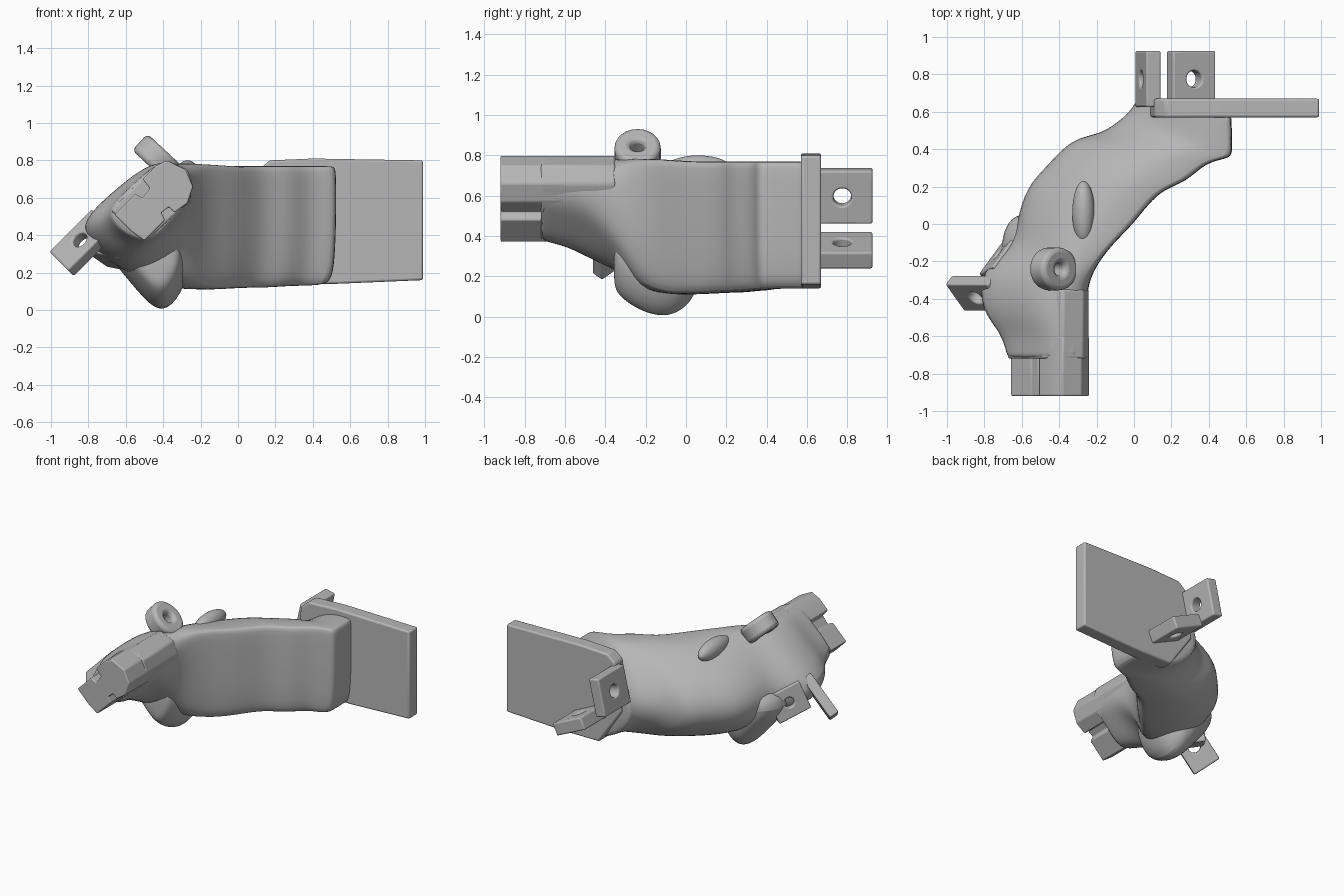
import bpy, bmesh, math
from mathutils import Vector, Matrix

if "Cube" in bpy.data.objects:
    bpy.data.objects.remove(bpy.data.objects["Cube"], do_unlink=True)

grey = bpy.data.materials.new("plain_grey")
grey.use_nodes = True
GREY = (0.47, 0.47, 0.47, 1)
grey.diffuse_color = GREY
grey.node_tree.nodes["Principled BSDF"].inputs["Base Color"].default_value = GREY


def finish(name, bm, bevel=0, subdiv=0, angle=35):
    bmesh.ops.recalc_face_normals(bm, faces=bm.faces)
    mesh = bpy.data.meshes.new(name)
    bm.to_mesh(mesh)
    bm.free()
    mesh.materials.append(grey)
    ob = bpy.data.objects.new(name, mesh)
    bpy.context.collection.objects.link(ob)
    if bevel:
        mod = ob.modifiers.new("bevel", "BEVEL")
        mod.width, mod.segments = bevel, 3
    if subdiv:
        mod = ob.modifiers.new("subdivision", "SUBSURF")
        mod.levels = mod.render_levels = subdiv
    bpy.ops.object.select_all(action="DESELECT")
    ob.select_set(True)
    bpy.context.view_layer.objects.active = ob
    bpy.ops.object.shade_smooth_by_angle(angle=math.radians(angle))
    return ob


def loft(bm, rings, closed=False):
    """Join equal rings of points with quads, capping the ends unless closed."""
    rows = [[bm.verts.new(p) for p in ring] for ring in rings]
    n = len(rows[0])
    pairs = list(zip(rows, rows[1:]))
    if closed:
        pairs.append((rows[-1], rows[0]))
    else:
        bm.faces.new(rows[0])
        bm.faces.new(rows[-1])
    for a, b in pairs:
        for i in range(n):
            j = (i + 1) % n
            bm.faces.new((a[i], a[j], b[j], b[i]))


def drilled_tab(name, centre, normal, along, half, thick, hole, square=True, bevel=0.01):
    """Plate with a round hole; half = half length and half width."""
    n = Vector(normal).normalized()
    v = n.cross(Vector(along)).normalized()
    u = v.cross(n)
    c = Vector(centre)
    steps = 24

    def ring(inner, side):
        pts = []
        for i in range(steps):
            t = 2 * math.pi * i / steps
            a, b = math.cos(t), math.sin(t)
            if inner:
                a, b = a * hole, b * hole
            else:
                k = max(abs(a), abs(b)) if square else 1
                a, b = a / k * half[0], b / k * half[1]
            pts.append(c + u * a + v * b + n * side * thick / 2)
        return pts

    bm = bmesh.new()
    loft(bm, [ring(False, 1), ring(False, -1), ring(True, -1), ring(True, 1)], True)
    return finish(name, bm, bevel)


def prism(name, profile, y0, y1, bevel=0.012):
    bm = bmesh.new()
    loft(bm, [[(x, y, z) for x, z in profile] for y in (y0, y1)])
    return finish(name, bm, bevel)


def ellipsoid(name, centre, radii, tilt):
    bm = bmesh.new()
    m = Matrix.Translation(centre) @ Matrix.Rotation(tilt, 4, "Y") @ Matrix.Diagonal((*radii, 1))
    bmesh.ops.create_uvsphere(bm, u_segments=32, v_segments=16, radius=1, matrix=m)
    return finish(name, bm, angle=180)


# Curved body: front edge, back edge, bottom, top, and blend towards the arm section
stations = [
    ((0.52, 0.62), (0.00, 0.66), 0.14, 0.77, 0),
    ((0.52, 0.57), (0.00, 0.64), 0.14, 0.77, 0),
    ((0.53, 0.38), (-0.04, 0.59), 0.14, 0.77, 0),
    ((0.51, 0.35), (-0.10, 0.54), 0.13, 0.77, 0),
    ((0.38, 0.33), (-0.19, 0.48), 0.13, 0.77, 0),
    ((0.28, 0.22), (-0.34, 0.46), 0.12, 0.77, 0),
    ((0.13, 0.18), (-0.47, 0.31), 0.12, 0.77, 0),
    ((0.00, 0.00), (-0.58, 0.20), 0.11, 0.77, 0),
    ((-0.12, -0.11), (-0.63, 0.02), 0.11, 0.78, 0),
    ((-0.22, -0.25), (-0.65, -0.13), 0.12, 0.79, 0.2),
    ((-0.25, -0.36), (-0.84, -0.24), 0.19, 0.79, 0.7),
    ((-0.25, -0.48), (-0.83, -0.47), 0.27, 0.80, 1),
    ((-0.25, -0.58), (-0.72, -0.58), 0.33, 0.80, 1),
    ((-0.25, -0.70), (-0.69, -0.70), 0.36, 0.80, 1),
    ((-0.26, -0.72), (-0.68, -0.72), 0.37, 0.80, 1),
]
body_section = [(0.02, 0.12), (0, 0.5), (0, 0.97), (0.02, 1), (0.2, 1), (0.4, 0.98),
                (0.77, 0.78), (1, 0.55), (1, 0.32), (0.8, 0.12), (0.5, 0), (0.2, 0), (0.07, 0)]
arm_section = [(0.06, 0.45), (0, 0.6), (0, 0.8), (0.1, 0.93), (0.3, 1), (0.5, 0.9),
               (0.77, 0.65), (1, 0.42), (0.97, 0.25), (0.8, 0.1), (0.55, 0), (0.38, 0.1), (0.2, 0.3)]


def body_ring(f, b, lo, hi, blend):
    pts = []
    for p, q in zip(body_section, arm_section):
        u, v = Vector(p).lerp(Vector(q), blend)
        x, y = Vector(f).lerp(Vector(b), u)
        pts.append((x, y, lo + (hi - lo) * v))
    return pts


bm = bmesh.new()
loft(bm, [body_ring(*s) for s in stations])
finish("curved_body", bm, subdiv=2, angle=50)

# Lower lobe with a slanted left side, tapered at both ends
lobe_profile = [(-0.75, 0.36), (-0.60, 0.18), (-0.47, 0.02), (-0.38, -0.01), (-0.28, 0.12),
                (-0.24, 0.35), (-0.42, 0.50), (-0.62, 0.48)]
bm = bmesh.new()
loft(bm, [[(-0.45 + (x + 0.45) * k, y, 0.40 + (z - 0.40) * k) for x, z in lobe_profile]
          for y, k in ((-0.36, 0.6), (-0.34, 0.75), (-0.23, 0.95), (-0.11, 1.03), (-0.02, 0.95), (0.07, 0.7))])
finish("lower_lobe", bm, subdiv=2, angle=60)

# Side swelling and the low rise on top
ellipsoid("side_lobe", (-0.66, -0.36, 0.44), (0.14, 0.14, 0.11), 0.6)
ellipsoid("top_rise", (-0.27, 0.06, 0.73), (0.06, 0.17, 0.07), 0)

# End plate with cut inner corners
prism("end_plate", [(0.24, 0.14), (0.52, 0.14), (0.99, 0.16), (0.99, 0.80),
                    (0.40, 0.81), (0.17, 0.80), (0.11, 0.75), (0.06, 0.40)], 0.57, 0.67)

# Front arm with stepped end, and the fuller collar behind it
prism("front_arm", [(-0.66, 0.51), (-0.55, 0.62), (-0.51, 0.60), (-0.47, 0.65), (-0.51, 0.70),
                    (-0.44, 0.77), (-0.38, 0.80), (-0.28, 0.75), (-0.24, 0.66), (-0.27, 0.57),
                    (-0.34, 0.52), (-0.37, 0.55), (-0.41, 0.52), (-0.39, 0.48), (-0.50, 0.37),
                    (-0.57, 0.42)], -0.92, -0.6, 0.008)
prism("arm_collar", [(-0.68, 0.53), (-0.48, 0.74), (-0.38, 0.80), (-0.27, 0.75), (-0.24, 0.66),
                     (-0.27, 0.57), (-0.48, 0.38)], -0.72, -0.35)

# Drilled tabs and the ring lug
drilled_tab("upright_back_tab", (0.075, 0.775, 0.60), (-0.97, 0, 0.22), (0, 1, 0),
            (0.15, 0.135), 0.08, 0.045)
drilled_tab("slanted_back_tab", (0.305, 0.775, 0.33), (0.42, 0, 0.91), (0, 1, 0),
            (0.15, 0.125), 0.09, 0.045)
drilled_tab("side_tab", (-0.83, -0.37, 0.36), (-0.5, -0.71, 0.5), (-0.7, 0, -0.7),
            (0.16, 0.10), 0.07, 0.042)
drilled_tab("lower_side_tab", (-0.63, -0.24, 0.35), (-0.75, 0.62, 0.15), (-0.55, -0.75, 0.37),
            (0.12, 0.105), 0.26, 0.035)
drilled_tab("ring_lug", (-0.43, -0.24, 0.81), (0.68, 0, 0.73), (0.73, 0, -0.68),
            (0.13, 0.115), 0.12, 0.035, False, 0.025)
